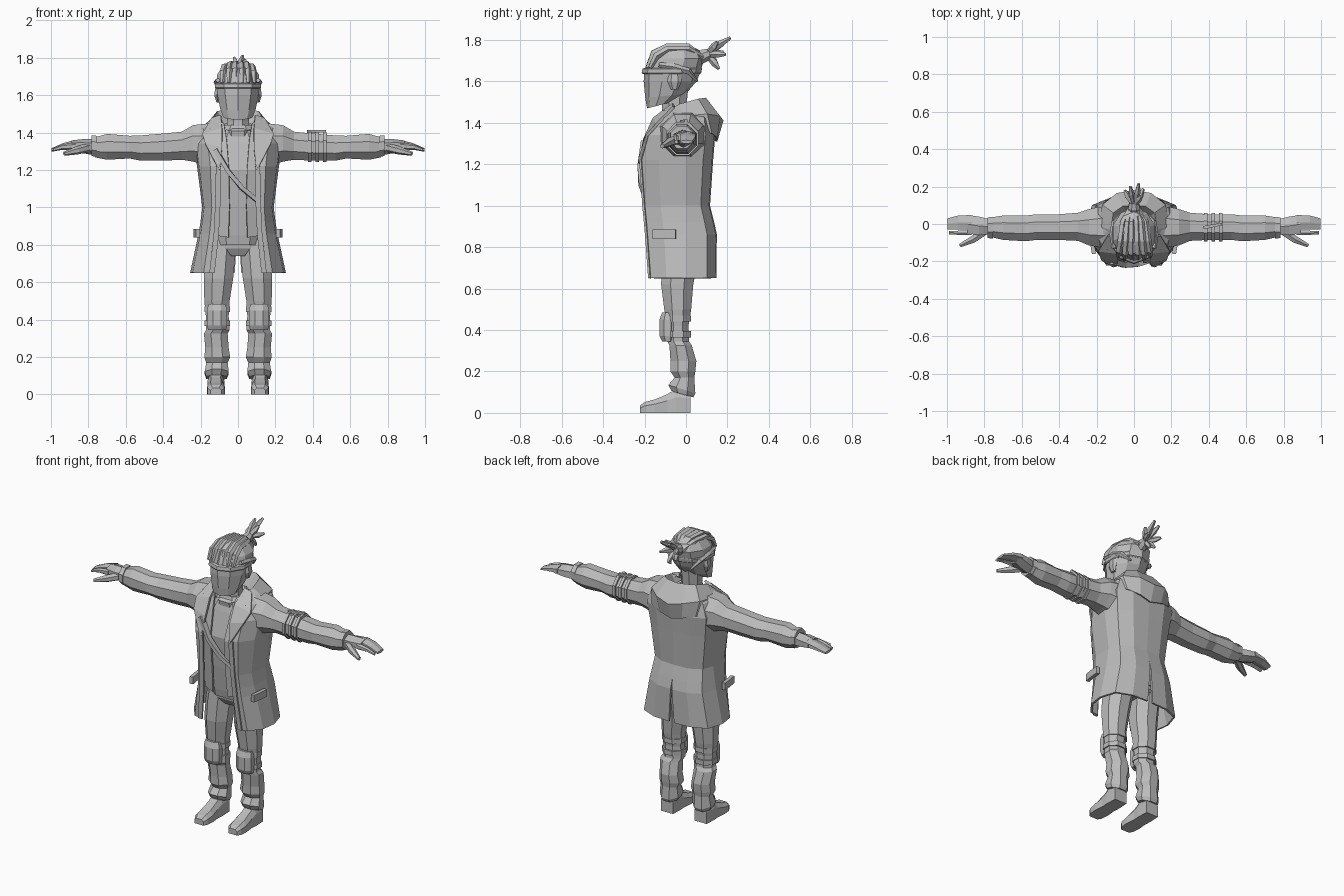
import bpy, bmesh, math
from mathutils import Vector

grey = bpy.data.materials.new("plain grey")
grey.diffuse_color = (0.5, 0.5, 0.5, 1)


def finish(name, bm, mirror=False, thick=0, recalc=True):
    if recalc:
        bmesh.ops.recalc_face_normals(bm, faces=bm.faces)
    me = bpy.data.meshes.new(name)
    bm.to_mesh(me)
    bm.free()
    me.materials.append(grey)
    ob = bpy.data.objects.new(name, me)
    bpy.context.collection.objects.link(ob)
    if mirror:
        ob.modifiers.new("Mirror", 'MIRROR')
    if thick:
        m = ob.modifiers.new("Solidify", 'SOLIDIFY')
        m.thickness, m.offset = thick, 0
    return ob


def skin(name, rings, closed=True, **kw):
    """Join rows of points with quads; closed rows become capped tubes."""
    bm = bmesh.new()
    vs = [[bm.verts.new(p) for p in r] for r in rings]
    n = len(rings[0])
    for a, b in zip(vs, vs[1:]):
        for i in range(n if closed else n - 1):
            j = (i + 1) % n
            bm.faces.new((a[i], a[j], b[j], b[i]))
    if closed:
        bm.faces.new(vs[0])
        bm.faces.new(vs[-1])
    return finish(name, bm, **kw)


def stack(name, rows, n=8, axis='z', **kw):
    """Loft polygons given by (position, a0, a1, b0, b1[, tilt])."""
    rings = []
    for pos, a0, a1, b0, b1, *t in rows:
        ring = []
        for i in range(n):
            w = 2 * math.pi * (i + .5) / n
            u, v = (f(w) / math.cos(math.pi / n) for f in (math.cos, math.sin))
            a, b = (a0 + a1) / 2 + u * (a1 - a0) / 2, (b0 + b1) / 2 + v * (b1 - b0) / 2
            p = pos + v * (t[0] if t else 0)
            ring.append((a, b, p) if axis == 'z' else (p, a, b))
        rings.append(ring)
    return skin(name, rings, **kw)


def tube(name, pts, radii, n=5, flat=1, **kw):
    pts = [Vector(p) for p in pts]
    rings = []
    for i, (p, r) in enumerate(zip(pts, radii)):
        d = pts[min(i + 1, len(pts) - 1)] - pts[max(i - 1, 0)]
        q = d.to_track_quat('Z', 'Y')
        rings.append([p + q @ Vector((r * math.cos(w), r * flat * math.sin(w), 0))
                      for w in (2 * math.pi * (k + .5) / n for k in range(n))])
    return skin(name, rings, **kw)


# Head, neck and ears
stack("head", [(1.485, -.078, .078, -.185, -.07, .015), (1.53, -.095, .095, -.192, -.005, .01),
               (1.60, -.11, .11, -.198, .045), (1.65, -.116, .116, -.195, .065),
               (1.71, -.112, .112, -.175, .08), (1.75, -.085, .085, -.15, .06),
               (1.77, -.05, .05, -.11, .02)], n=10)
stack("neck", [(1.36, -.07, .07, -.12, .02), (1.46, -.058, .058, -.115, .0),
               (1.56, -.06, .06, -.12, .01)])
stack("headband", [(1.635, -.118, .118, -.203, .06), (1.64, -.122, .122, -.207, .066),
                   (1.66, -.122, .122, -.203, .07), (1.665, -.116, .116, -.195, .07)], n=10)
stack("ear", [(1.56, .10, .115, -.07, -.04), (1.60, .10, .127, -.085, -.025),
              (1.635, .10, .122, -.08, -.03)], n=6, mirror=True)

# Swept hair locks, side locks and tied tail
for i, x in enumerate((-.085, -.05, -.015, .022, .055, .088)):
    s = .012 if abs(x) > .07 else 0
    tube("hair_lock", [(x, -.185 + s, 1.665), (x * .95, -.155 + s, 1.735 - s), (x * .85, -.09, 1.765 - s),
                       (x * .7, .01, 1.765 - s), (x * .3, .08, 1.715)], [.01, .018, .019, .018, .012])
tube("side_lock", [(.108, -.13, 1.68), (.114, -.06, 1.67), (.105, .01, 1.65), (.07, .055, 1.6)],
     [.012, .017, .016, .006], mirror=True)
tube("hair_tie", [(0, .06, 1.705), (0, .09, 1.725), (0, .115, 1.735)], [.03, .034, .026], 8)
for x, y, z in ((.05, .19, 1.73), (-.05, .18, 1.74), (.025, .215, 1.81), (-.02, .2, 1.80),
                (.04, .15, 1.79), (.015, .16, 1.66), (-.03, .15, 1.68)):
    tube("tail_lock", [(0, .1, 1.73), (x * .7, .06 + y * .5, .35 * 1.73 + z * .65), (x, y, z)],
         [.014, .017, .008])

# Shirt, collar and hips
stack("shirt", [(.80, -.15, .15, -.135, .09), (.85, -.155, .155, -.145, .1), (1.0, -.15, .15, -.165, .085),
                (1.2, -.17, .17, -.185, .1), (1.35, -.17, .17, -.145, .09),
                (1.44, -.09, .09, -.115, .04)])
stack("shirt_collar", [(1.40, -.085, .085, -.135, .035, .02), (1.43, -.085, .085, -.14, .035, .02),
                       (1.44, -.07, .07, -.125, .02, .02)])
stack("hips", [(.74, -.07, .07, -.09, .03), (.78, -.16, .16, -.115, .08), (.86, -.16, .16, -.125, .09)])
skin("vest_front", [[(.05, -.175, .84), (.12, -.15, .85)], [(.045, -.188, 1.0), (.12, -.17, 1.0)],
                    [(.048, -.205, 1.2), (.12, -.195, 1.2)], [(.06, -.16, 1.36), (.12, -.15, 1.36)],
                    [(.075, -.12, 1.45), (.11, -.1, 1.46)]], closed=False, mirror=True, thick=.01)
tube("cross_strap", [(-.12, -.2, 1.31), (-.05, -.218, 1.19), (.02, -.213, 1.105), (.11, -.185, 1.03)],
     [.022] * 4, 4, .7)

# Long open coat: half panel from front edge round to a vented back
rings = []
for z, w, yf, yb, xo, vent in ((.65, .25, -.17, .14, .135, .018), (.86, .205, -.185, .143, .112, .004),
                               (.92, .195, -.19, .13, .108, 0), (1.0, .185, -.198, .11, .105, 0),
                               (1.22, .213, -.213, .125, .1, 0), (1.34, .23, -.18, .135, .11, 0),
                               (1.42, .2, -.135, .12, .11, 0), (1.475, .125, -.06, .08, .09, 0)):
    e = (yb - yf) * .25
    rings.append([(xo, yf, z), (xo + (w - xo) * .4, yf + .005, z), (w * .95, yf + e, z), (w, 0, z),
                  (w * .88, yb - e * .55, z), (w * .5, yb - .005, z), (vent, yb, z)])
skin("coat", rings, closed=False, mirror=True, thick=.012)

# Lapels and coat edge trim
skin("lapel", [[(.098, -.222, 1.2), (.112, -.225, 1.22)], [(.085, -.2, 1.32), (.175, -.188, 1.34)],
               [(.085, -.155, 1.42), (.19, -.142, 1.39)], [(.09, -.06, 1.49), (.14, -.06, 1.475)]],
     closed=False, mirror=True, thick=.014)
skin("coat_edge", [[(x - .01, y - .008, z), (x + .018, y - .008, z)] for x, y, z in
                   ((.135, -.17, .65), (.112, -.185, .86), (.105, -.198, 1.0), (.1, -.213, 1.22))],
     closed=False, mirror=True, thick=.01)

# Lowered hood draped round the shoulders
skin("hood", [[(.07, -.11, 1.40), (.10, -.12, 1.44), (.15, -.13, 1.41), (.17, -.11, 1.36)],
              [(.08, -.02, 1.41), (.125, -.03, 1.485), (.185, -.01, 1.43), (.21, .02, 1.36)],
              [(.07, .03, 1.43), (.11, .06, 1.51), (.165, .1, 1.44), (.15, .12, 1.35)],
              [(.035, .05, 1.43), (.06, .095, 1.515), (.09, .16, 1.43), (.075, .145, 1.33)],
              [(0, .05, 1.43), (0, .1, 1.51), (0, .175, 1.41), (0, .145, 1.31)]],
     closed=False, mirror=True, thick=.012)

# Pocket flaps
skin("pocket_flap", [[(.214, -.16, z), (.222, -.11, z), (.228, -.05, z)] for z in (.84, .885)],
     closed=False, mirror=True, thick=.022)

# Sleeves, cuffs and left arm straps
stack("sleeve", [(.15, -.13, .1, 1.22, 1.45), (.24, -.115, .08, 1.245, 1.44), (.30, -.09, .06, 1.255, 1.405),
                 (.40, -.085, .052, 1.25, 1.395), (.52, -.085, .052, 1.25, 1.385),
                 (.58, -.092, .045, 1.262, 1.383), (.70, -.085, .045, 1.255, 1.393),
                 (.765, -.07, .035, 1.268, 1.375)], axis='x', mirror=True)
stack("cuff", [(.755, -.078, .038, 1.27, 1.383), (.783, -.075, .035, 1.275, 1.385)], axis='x', mirror=True)
for x in (.375, .415, .455):
    stack("arm_strap", [(x, -.094, .06, 1.243, 1.404), (x + .018, -.094, .06, 1.243, 1.404)], axis='x')
tube("strap_end", [(.37, -.02, 1.405), (.47, .0, 1.408)], [.012, .01], 4)

# Hands: palm, broad fingers, single finger, thumb
stack("palm", [(.77, -.055, .025, 1.285, 1.36), (.83, -.06, .04, 1.295, 1.36), (.89, -.05, .048, 1.31, 1.355)],
      n=6, axis='x', mirror=True)
stack("fingers", [(.87, -.028, .048, 1.315, 1.358), (.94, -.03, .045, 1.312, 1.34),
                  (.998, -.028, .03, 1.30, 1.315)], n=6, axis='x', mirror=True)
stack("fore_finger", [(.87, -.06, -.035, 1.31, 1.345), (.94, -.058, -.036, 1.31, 1.335),
                      (.99, -.055, -.038, 1.30, 1.315)], n=6, axis='x', mirror=True)
tube("thumb", [(.80, -.04, 1.32), (.86, -.082, 1.305), (.93, -.115, 1.287)], [.024, .022, .011], 6, mirror=True)

# Trouser legs with folds
stack("trouser_leg", [(.84, .01, .165, -.11, .07), (.74, .015, .18, -.115, .06), (.62, .026, .183, -.12, .035),
                      (.50, .045, .18, -.105, .025), (.42, .05, .172, -.09, .012), (.345, .045, .17, -.09, .015),
                      (.325, .055, .182, -.08, .028), (.25, .05, .175, -.075, .05), (.20, .042, .18, -.075, .045),
                      (.17, .055, .17, -.055, .04), (.115, .05, .178, -.085, .045, -.02),
                      (.09, .06, .17, -.07, .035, -.015)], mirror=True)
# Knee pads with straps
stack("knee_pad", [(.345, .065, .16, -.115, -.06), (.37, .058, .166, -.128, -.05),
                   (.45, .058, .166, -.128, -.05), (.485, .068, .158, -.115, -.06)], n=8, mirror=True)
for z in (.365, .44):
    stack("knee_strap", [(z, .042, .178, -.1, .023), (z + .03, .042, .178, -.1, .023)], mirror=True)

# Boots: profile rows from heel to toe
rings = []
for y, top, w in ((.022, .11, .042), (-.05, .115, .045), (-.09, .09, .042),
                  (-.15, .065, .048), (-.2, .052, .044), (-.222, .035, .03)):
    c = .118
    rings.append([(c - w, y, 0), (c + w, y, 0), (c + w, y, top * .65),
                  (c + w * .6, y, top), (c - w * .6, y, top), (c - w, y, top * .65)])
skin("boot", rings, mirror=True)
